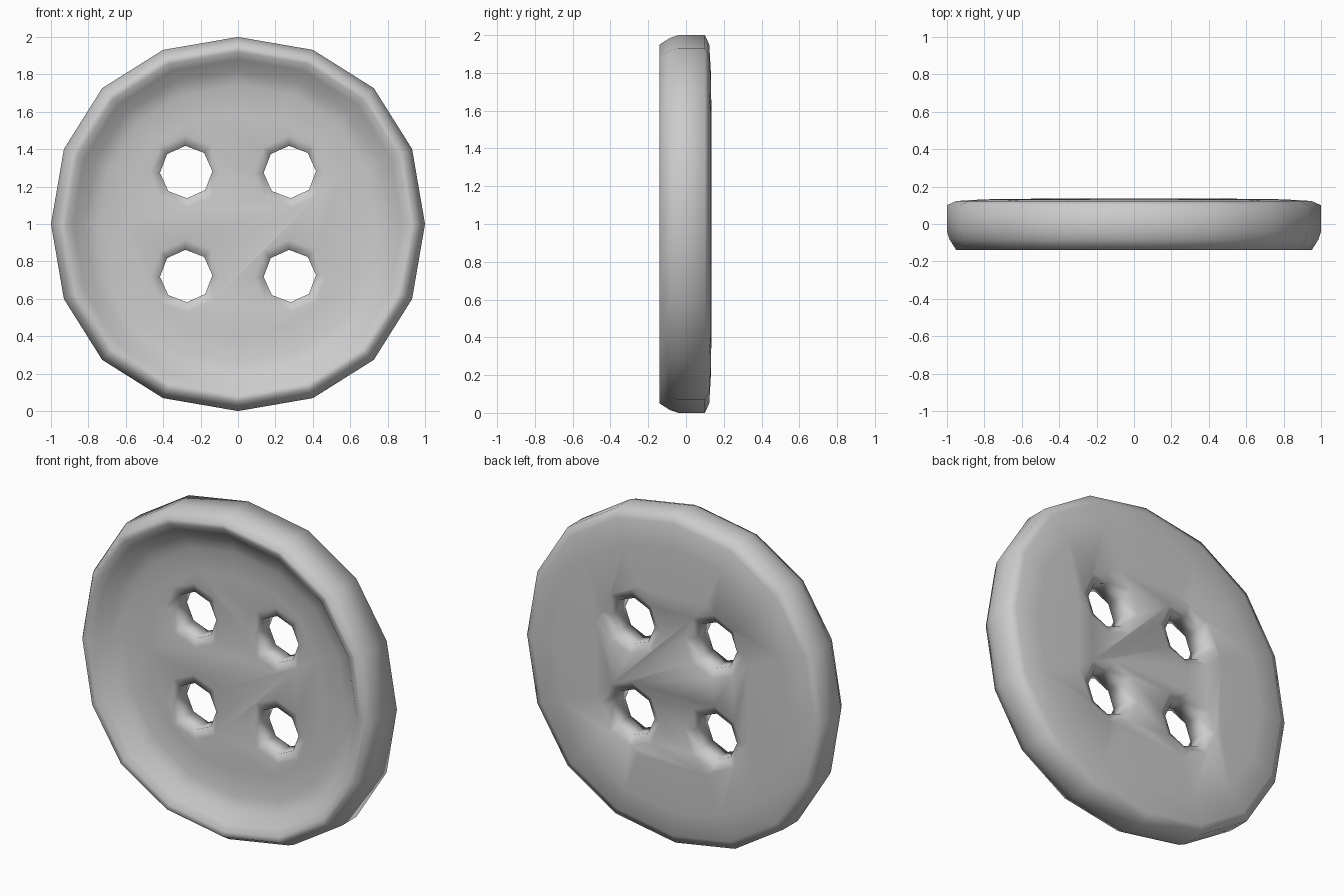
import bpy, bmesh, math
from mathutils import Matrix

if "Cube" in bpy.data.objects:
    bpy.data.objects.remove(bpy.data.objects["Cube"])

SIDES = 16
CENTRE_Z = 1.0

# Cross-section from dished front floor, over the rim, to the back: (radius, y)
disc_profile = [(0.60, -0.024), (0.74, -0.03), (0.82, -0.055), (0.88, -0.11), (0.92, -0.135),
                (0.95, -0.14), (0.985, -0.085), (1.0, -0.04), (1.0, 0.10), (0.95, 0.123),
                (0.80, 0.132), (0.55, 0.135)]
# Thread hole, flared softly where it meets both faces: (radius, y)
hole_profile = [(0.26, -0.06), (0.195, -0.0243), (0.14, -0.012), (0.14, 0.105),
                (0.195, 0.1353), (0.26, 0.171)]


def disc_ring(r):
    """16-sided outline with slightly fuller diagonals."""
    for i in range(SIDES):
        a = 2 * math.pi * i / SIDES
        k = r * (1 + 0.027 * math.sin(2 * a) ** 2)
        a += 0.014 * math.sin(4 * a)
        yield k * math.cos(a), k * math.sin(a)


def hole_ring(r):
    """Octagon with a corner at the top."""
    for i in range(8):
        a = math.pi * i / 4 + 0.03
        yield r * math.cos(a), r * math.sin(a)


def lathe(bm, profile, outline, cx=0.0):
    """Stack outlines along y, bridge them and cap both ends."""
    rings = [[bm.verts.new((cx + x, y, z)) for x, z in outline(r)] for r, y in profile]
    n = len(rings[0])
    for a, b in zip(rings, rings[1:]):
        for i in range(n):
            j = (i + 1) % n
            bm.faces.new((a[i], a[j], b[j], b[i]))
    bm.faces.new(rings[0])
    bm.faces.new(rings[-1])
    return [v for ring in rings for v in ring]


def mesh_object(name, bm):
    bmesh.ops.recalc_face_normals(bm, faces=bm.faces)
    mesh = bpy.data.meshes.new(name)
    bm.to_mesh(mesh)
    bm.free()
    obj = bpy.data.objects.new(name, mesh)
    obj.location.z = CENTRE_Z
    bpy.context.collection.objects.link(obj)
    return obj


# Button disc
bm = bmesh.new()
lathe(bm, disc_profile, disc_ring)
button = mesh_object("button", bm)

# Four octagonal thread holes
bm = bmesh.new()
for sx in (-1, 1):
    for sz in (-1, 1):
        verts = lathe(bm, hole_profile, hole_ring, sx * 0.277)
        bmesh.ops.translate(bm, verts=verts, vec=(0, 0, sz * 0.278))
cutter = mesh_object("hole_cutter", bm)
cutter.hide_render = True

cut = button.modifiers.new("thread_holes", 'BOOLEAN')
cut.operation = 'DIFFERENCE'
cut.solver = 'EXACT'
cut.object = cutter
bpy.context.view_layer.objects.active = button
button.select_set(True)
bpy.ops.object.modifier_apply(modifier=cut.name)
bpy.data.objects.remove(cutter)

# Soft shading all over
bpy.ops.object.shade_smooth_by_angle(angle=math.radians(85))
